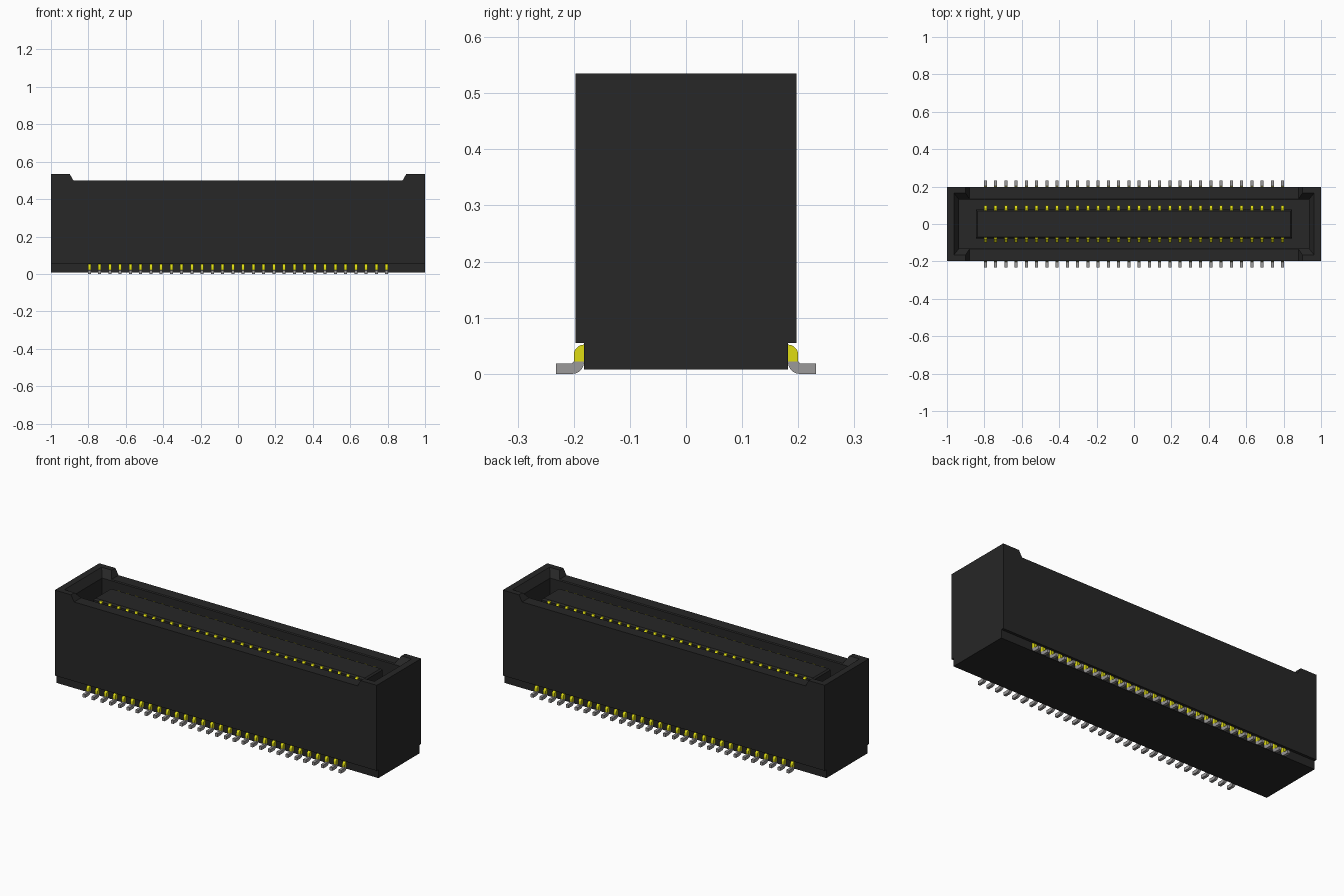
import bpy, bmesh, math

cube = bpy.data.objects.get("Cube")
if cube:
    bpy.data.objects.remove(cube, do_unlink=True)

PINS, SPAN, PIN_WIDTH = 30, 1.59, 0.016


def material(name, rgb, rough):
    m = bpy.data.materials.new(name)
    m.diffuse_color = (*rgb, 1)
    m.use_nodes = True
    bsdf = m.node_tree.nodes["Principled BSDF"]
    bsdf.inputs["Base Color"].default_value = (*rgb, 1)
    bsdf.inputs["Roughness"].default_value = rough
    return m


black = material("black plastic", (0.02, 0.02, 0.02), 0.6)
gold = material("yellow gold", (0.74, 0.72, 0.006), 0.5)
grey = material("grey tin", (0.33, 0.32, 0.32), 0.5)


def finish(name, bm, mat):
    bmesh.ops.recalc_face_normals(bm, faces=bm.faces)
    mesh = bpy.data.meshes.new(name)
    bm.to_mesh(mesh)
    bm.free()
    mesh.materials.append(mat)
    obj = bpy.data.objects.new(name, mesh)
    bpy.context.collection.objects.link(obj)
    return obj


def prism(bm, low, high):
    """Close two matching outlines into a solid."""
    a = [bm.verts.new(p) for p in low]
    b = [bm.verts.new(p) for p in high]
    bm.faces.new(a)
    bm.faces.new(b)
    for i in range(len(a)):
        j = (i + 1) % len(a)
        bm.faces.new((a[i], a[j], b[j], b[i]))


def rect_loft(name, rings, mat):
    """Stack centred rectangles given as (half x, half y, z)."""
    bm = bmesh.new()
    loops = [[bm.verts.new((sx * x, sy * y, z))
              for sx, sy in ((-1, -1), (1, -1), (1, 1), (-1, 1))]
             for x, y, z in rings]
    bm.faces.new(loops[0])
    bm.faces.new(loops[-1])
    for a, b in zip(loops, loops[1:]):
        for i in range(4):
            j = (i + 1) % 4
            bm.faces.new((a[i], a[j], b[j], b[i]))
    return finish(name, bm, mat)


def pin_rows(name, profile, mat):
    """Repeat a (y, z) profile along both long sides."""
    bm = bmesh.new()
    for side in (-1, 1):
        for i in range(PINS):
            x = SPAN * (i / (PINS - 1) - 0.5)
            prism(bm, [(x - PIN_WIDTH / 2, side * y, z) for y, z in profile],
                  [(x + PIN_WIDTH / 2, side * y, z) for y, z in profile])
    return finish(name, bm, mat)


def arc(cy, cz, r, start, end, steps=5):
    return [(cy + r * math.cos(math.radians(start + (end - start) * k / steps)),
             cz + r * math.sin(math.radians(start + (end - start) * k / steps)))
            for k in range(steps + 1)]


# Housing: side silhouette with raised ends, extruded through its depth
outline = [(-1, 0.055), (1, 0.055), (1, 0.535), (0.9, 0.535), (0.88, 0.5),
           (-0.88, 0.5), (-0.9, 0.535), (-1, 0.535)]
bm = bmesh.new()
prism(bm, [(x, -0.197, z) for x, z in outline], [(x, 0.197, z) for x, z in outline])
housing = finish("housing", bm, black)

# Socket cavity with a sloped lead-in
cutter = rect_loft("cavity_cutter", [(0.935, 0.13, 0.15), (0.935, 0.13, 0.495),
                                     (0.963, 0.165, 0.535), (0.963, 0.165, 0.6)], black)
cutter.hide_render = True
cut = housing.modifiers.new("cavity", "BOOLEAN")
cut.operation = "DIFFERENCE"
cut.solver = "EXACT"
cut.object = cutter
bpy.context.view_layer.objects.active = housing
housing.select_set(True)
bpy.ops.object.modifier_apply(modifier=cut.name)
bpy.data.objects.remove(cutter, do_unlink=True)

# Narrower foot under the housing, and the tongue inside the cavity
rect_loft("base", [(1, 0.182, 0.008), (1, 0.182, 0.056)], black)
rect_loft("centre_tongue", [(0.845, 0.077, 0.149), (0.845, 0.077, 0.476),
                            (0.837, 0.069, 0.484)], black)

# Contacts along the tongue, with tips sloping outward
pin_rows("contacts", [(0.07, 0.149), (0.1, 0.149), (0.1, 0.462),
                      (0.079, 0.481), (0.07, 0.481)], gold)

# Leads: gold shoulders bending down, grey feet bending outward
pin_rows("lead_shoulders", [(0.178, 0.022), (0.2, 0.022)]
         + arc(0.182, 0.034, 0.018, 0, 90) + [(0.178, 0.052)], gold)
pin_rows("lead_feet", [(0.232, 0.0), (0.232, 0.018), (0.204, 0.018), (0.2, 0.022),
                       (0.182, 0.022)] + arc(0.202, 0.02, 0.02, 180, 270), grey)
